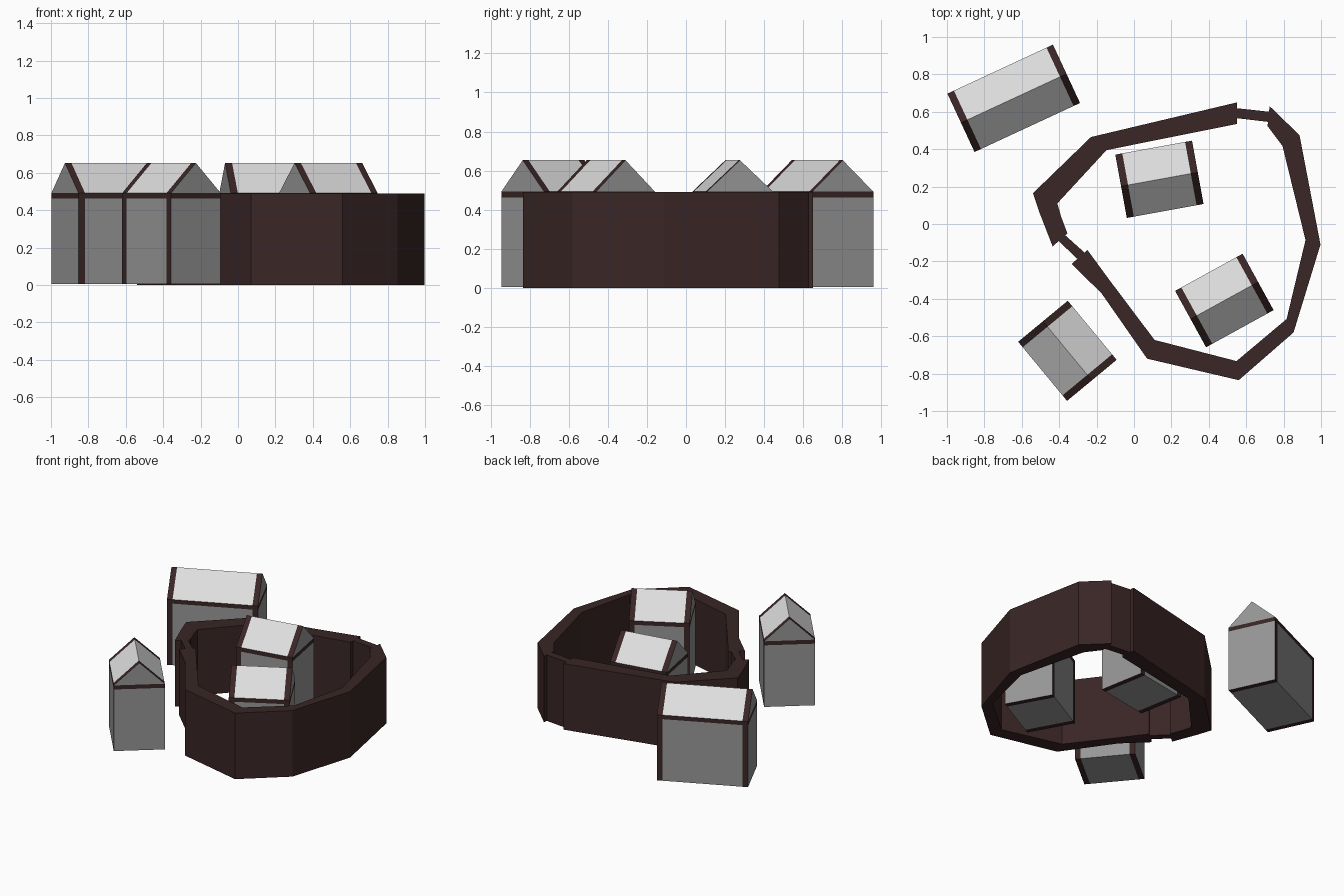
import bpy
import bmesh
from math import radians
from mathutils import Matrix

cube = bpy.data.objects.get("Cube")
if cube:
    bpy.data.objects.remove(cube, do_unlink=True)


def material(name, rgb):
    mat = bpy.data.materials.new(name)
    mat.use_nodes = True
    colour = (*rgb, 1)
    mat.diffuse_color = colour
    bsdf = mat.node_tree.nodes["Principled BSDF"]
    bsdf.inputs["Base Color"].default_value = colour
    bsdf.inputs["Roughness"].default_value = 0.9
    return mat


TIMBER = material("dark brown timber", (0.042, 0.019, 0.019))
PLASTER = material("grey plaster", (0.31, 0.31, 0.31))
ROOF = material("pale roof", (0.73, 0.73, 0.73))
WALL_TOP = 0.49


def finish(name, bm, mats):
    bmesh.ops.recalc_face_normals(bm, faces=bm.faces)
    mesh = bpy.data.meshes.new(name)
    bm.to_mesh(mesh)
    bm.free()
    for mat in mats:
        mesh.materials.append(mat)
    obj = bpy.data.objects.new(name, mesh)
    bpy.context.collection.objects.link(obj)
    return obj


def palisade(name, outer, inner):
    """Upright wall between matching outer and inner paths."""
    bm = bmesh.new()
    rings = []
    for (ox, oy), (ix, iy) in zip(outer, inner):
        corners = ((ox, oy, 0), (ox, oy, WALL_TOP), (ix, iy, WALL_TOP), (ix, iy, 0))
        rings.append([bm.verts.new(c) for c in corners])
    for a, b in zip(rings, rings[1:]):
        for i in range(4):
            j = (i + 1) % 4
            bm.faces.new((a[i], a[j], b[j], b[i]))
    bm.faces.new(rings[0])
    bm.faces.new(rings[-1])
    finish(name, bm, [TIMBER])


def house(name, x, y, length, angle):
    """Gabled house along its own x axis, with timber ends and eave band."""
    half, end, trim = 0.172, length / 2, 0.038
    base, band, eave, ridge = 0.005, 0.462, 0.492, 0.653
    profile = [(-half, base), (half, base), (half, band), (half, eave),
               (0, ridge), (-half, eave), (-half, band)]
    bm = bmesh.new()
    rings = [[bm.verts.new((px, py, pz)) for py, pz in profile]
             for px in (-end, trim - end, end - trim, end)]
    side_colours = [1, 1, 0, 2, 2, 0, 1]    # floor, wall, band, roof, roof, band, wall
    for k, (a, b) in enumerate(zip(rings, rings[1:])):
        for i, colour in enumerate(side_colours):
            j = (i + 1) % len(profile)
            face = bm.faces.new((a[i], a[j], b[j], b[i]))
            face.material_index = colour if k == 1 else 0
    # Gable ends: wall, eave band and triangle
    for ring in (rings[0], rings[-1]):
        for ids, colour in (((0, 1, 2, 6), 1), ((6, 2, 3, 5), 0), ((5, 3, 4), 1)):
            bm.faces.new([ring[i] for i in ids]).material_index = colour
    obj = finish(name, bm, [TIMBER, PLASTER, ROOF])
    obj.matrix_world = Matrix.Translation((x, y, 0)) @ Matrix.Rotation(radians(angle), 4, "Z")


# Enclosure wall in two runs
palisade("north_west_wall",
         [(.55, .65), (-.23, .465), (-.54, .165), (-.505, .06), (-.435, -.12)],
         [(.55, .535), (-.147, .395), (-.41, .11), (-.39, .04), (-.356, -.05)])
palisade("south_east_wall",
         [(.725, .63), (.885, .475), (.997, -.11), (.853, -.58), (.56, -.835),
          (.07, -.72), (-.174, -.37), (-.334, -.214)],
         [(.714, .524), (.794, .417), (.917, -.086), (.816, -.508), (.548, -.733),
          (.11, -.62), (-.131, -.3), (-.249, -.139)])

# Thinner gates closing the gaps
palisade("north_gate", [(.54, .62), (.725, .6)], [(.54, .567), (.725, .545)])
palisade("west_gate", [(-.42, -.075), (-.28, -.208)], [(-.385, -.045), (-.245, -.17)])

# Houses: two outside the wall, two inside
house("north_west_house", -.643, .672, .622, 24.9)
house("south_west_house", -.356, -.678, .41, -50.4)
house("north_inner_house", .136, .239, .417, 10.3)
house("south_inner_house", .483, -.409, .412, 28.8)
